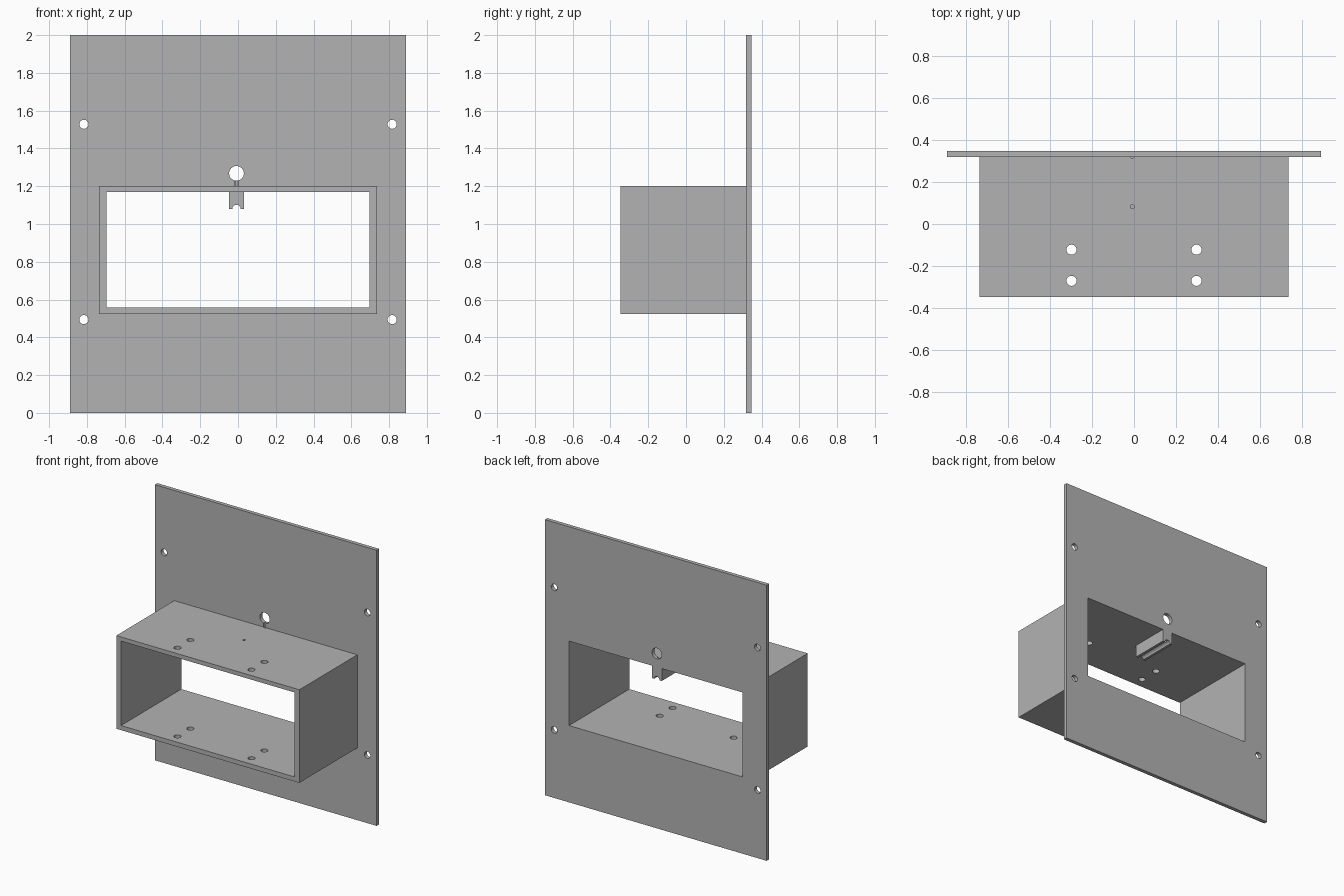
import bpy
from math import radians

cube = bpy.data.objects.get("Cube")
if cube:
    bpy.data.objects.remove(cube)

grey = bpy.data.materials.new("plain_grey")
grey.use_nodes = True
colour = (0.45, 0.45, 0.45, 1)
grey.diffuse_color = colour
grey.node_tree.nodes["Principled BSDF"].inputs["Base Color"].default_value = colour

FRONT, BACK = -0.346, 0.346      # overall depth
PLATE_FRONT = 0.318
SLOT_X = -0.008                  # centre line of the bracket


def block(name, low, high):
    """Box between two opposite corners."""
    centre = [(a + b) / 2 for a, b in zip(low, high)]
    bpy.ops.mesh.primitive_cube_add(size=1, location=centre)
    ob = bpy.context.object
    ob.name = name
    ob.scale = [b - a for a, b in zip(low, high)]
    bpy.ops.object.transform_apply(location=True, rotation=True, scale=True)
    ob.data.materials.append(grey)
    return ob


def drill(centre, radius, length, axis):
    """Round cutter along y or z."""
    turn = (radians(90), 0, 0) if axis == "y" else (0, 0, 0)
    bpy.ops.mesh.primitive_cylinder_add(vertices=32, radius=radius, depth=length,
                                        location=centre, rotation=turn)
    ob = bpy.context.object
    ob.name = "hole_cutter"
    bpy.ops.object.transform_apply(location=True, rotation=True, scale=True)
    ob.data.materials.append(grey)
    return ob


def combine(body, tool, operation):
    """Apply a boolean and discard the tool."""
    tool.hide_render = True
    mod = body.modifiers.new("combine", "BOOLEAN")
    mod.operation = operation
    mod.solver = "EXACT"
    mod.object = tool
    bpy.context.view_layer.objects.active = body
    bpy.ops.object.modifier_apply(modifier=mod.name)
    bpy.data.objects.remove(tool)


# Upright plate with the hollow sleeve in front of it
body = block("plate_with_sleeve", (-0.89, PLATE_FRONT, 0), (0.89, BACK, 2))
sleeve = block("sleeve", (-0.735, FRONT, 0.524), (0.735, 0.332, 1.2))
combine(body, sleeve, "UNION")
opening = block("opening", (-0.697, -1, 0.557), (0.697, 1, 1.17))
combine(body, opening, "DIFFERENCE")

# Small bracket hanging under the sleeve roof, with a round groove below
bracket = block("bracket", (SLOT_X - 0.04, 0.06, 1.08), (SLOT_X + 0.04, BACK, 1.185))
combine(bracket, drill((SLOT_X, 0, 1.08), 0.022, 2, "y"), "DIFFERENCE")
combine(body, bracket, "UNION")

# Fixing holes in the plate
for x in (-0.816, 0.816):
    for z in (0.494, 1.528):
        combine(body, drill((x, BACK, z), 0.024, 0.2, "y"), "DIFFERENCE")

# Large hole above the sleeve
combine(body, drill((SLOT_X, BACK, 1.268), 0.039, 0.2, "y"), "DIFFERENCE")

# Paired holes through the sleeve roof and floor
for x in (-0.297, 0.297):
    for y in (-0.122, -0.27):
        combine(body, drill((x, y, 0.86), 0.024, 1, "z"), "DIFFERENCE")

# Pin holes down through the bracket
for y, top in ((0.082, 1.3), (0.322, 1.25)):
    combine(body, drill((SLOT_X, y, (top + 1.08) / 2), 0.009, top - 1.08, "z"), "DIFFERENCE")

bpy.ops.object.select_all(action="DESELECT")
body.select_set(True)
bpy.context.view_layer.objects.active = body
bpy.ops.object.shade_smooth_by_angle(angle=radians(30))
